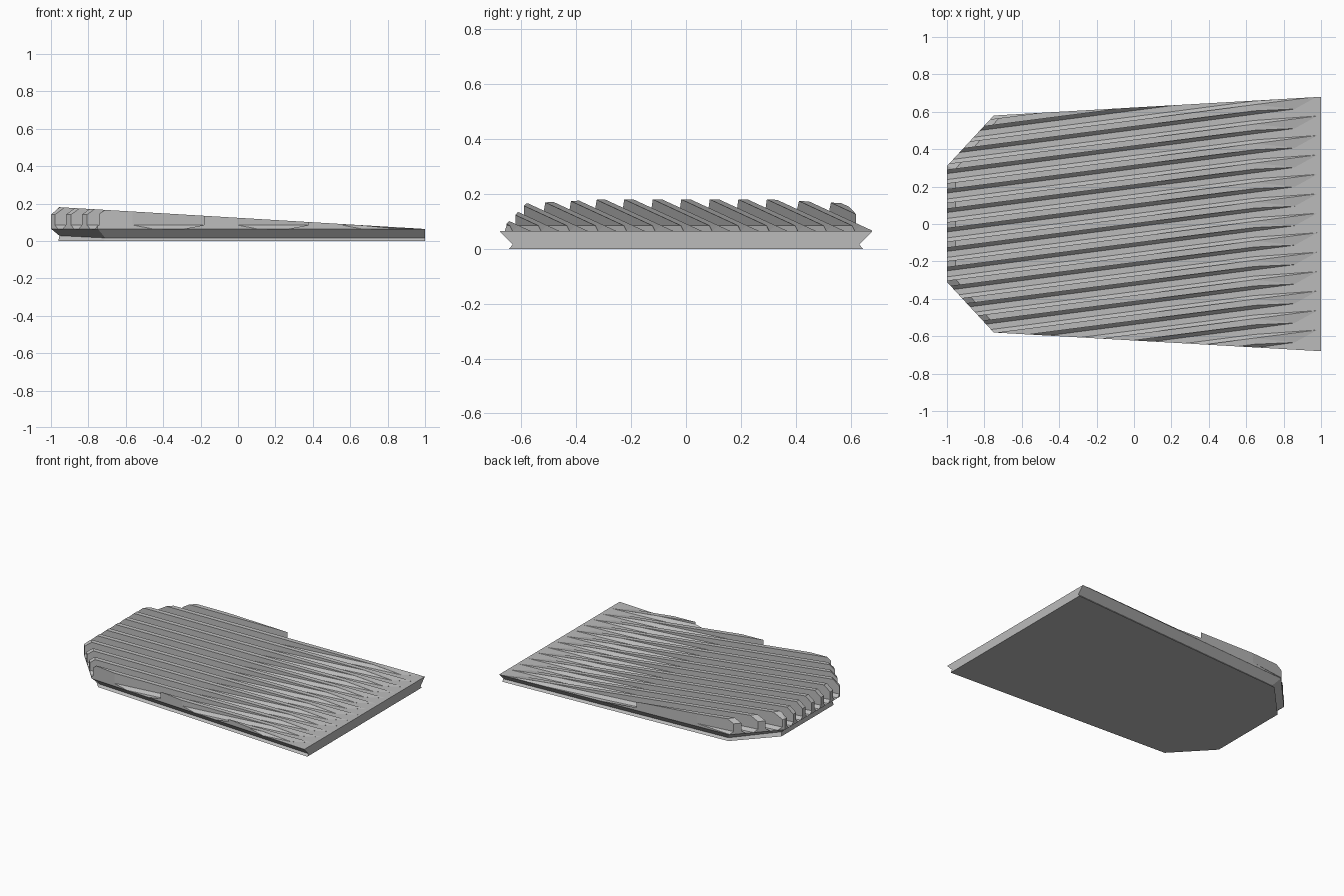
import bpy, bmesh
from mathutils import Vector

cube = bpy.data.objects.get("Cube")
if cube:
    bpy.data.objects.remove(cube)

TOP = 0.065        # upper surface of the slab
PITCH = 0.104      # spacing of the ribs
SKEW = 0.129       # sideways drift of the ribs per unit of length
FALL = 0.0596      # drop of the rib tops per unit of length
TIP = 0.98         # where the ribs run out into the slab
WIDTH = 0.033
FILLET = 0.02

grey = bpy.data.materials.new("plain_grey")
grey.use_nodes = True
colour = (0.5, 0.5, 0.5, 1)
grey.diffuse_color = colour
grey.node_tree.nodes["Principled BSDF"].inputs["Base Color"].default_value = colour


def finish(bm, name):
    bmesh.ops.recalc_face_normals(bm, faces=bm.faces)
    mesh = bpy.data.meshes.new(name)
    bm.to_mesh(mesh)
    bm.free()
    mesh.materials.append(grey)
    obj = bpy.data.objects.new(name, mesh)
    bpy.context.collection.objects.link(obj)
    return obj


def loft(bm, loops):
    rings = [[bm.verts.new(p) for p in loop] for loop in loops]
    n = len(rings[0])
    for a, b in zip(rings, rings[1:]):
        for i in range(n):
            j = (i + 1) % n
            bm.faces.new((a[i], a[j], b[j], b[i]))
    bm.faces.new(rings[0])
    bm.faces.new(rings[-1])


def outline(wide, shoulder_x, shoulder_y, end_x, end_y, z, end_z):
    half = [(1, wide, z), (shoulder_x, shoulder_y, z), (end_x, end_y, end_z)]
    return half + [(x, -y, h) for x, y, h in reversed(half)]


# Slab with an undercut rim
bm = bmesh.new()
upper = outline(0.68, -0.75, 0.58, -1, 0.31, TOP, TOP)
loft(bm, [outline(0.645, -0.72, 0.55, -0.96, 0.295, 0, 0),
          outline(0.632, -0.71, 0.536, -0.955, 0.285, 0.016, 0.028),
          upper])
finish(bm, "base_slab")

# Planes trimming the ribs to the slab outline, with bevelled tips at the narrow end
trims = []
for i in range(5):
    a, b = Vector(upper[i]), Vector(upper[i + 1])
    out = Vector((a.y - b.y, b.x - a.x, 0)).normalized()
    if out.dot(a) < 0:
        out = -out
    trims.append((a, out))
    if 0 < i < 4:
        trims.append((a + Vector((0, 0, 0.075)), out + Vector((0, 0, 1.1))))


def section(x, y, r, h):
    # Rib cross-section: straight walls with a sloped foot on each side
    foot = TOP - 0.0005
    return [(x, y - r, foot), (x, y, TOP + r), (x, y, TOP + h),
            (x, y + WIDTH, TOP + h), (x, y + WIDTH, TOP + r), (x, y + WIDTH + r, foot)]


# Skewed, descending ribs
for k in range(-3, 11):
    start = 0.185 - k * PITCH
    loops = []
    for x in (-1.1, TIP - FILLET / FALL):
        h = FALL * (TIP - x)
        loops.append(section(x, start + SKEW * (x + 1), FILLET, h + 0.0002))
    last = section(TIP, start + SKEW * (TIP + 1), 0.0001, 0.0003)
    near = 0.86
    low = start + SKEW * (near + 1) - 0.018
    last[:3] = [(near, low, z) for _, _, z in last[:3]]
    loops.append(last)
    bm = bmesh.new()
    loft(bm, loops)
    bmesh.ops.triangulate(bm, faces=bm.faces)
    for point, normal in trims:
        geom = bm.verts[:] + bm.edges[:] + bm.faces[:]
        cut = bmesh.ops.bisect_plane(bm, geom=geom, dist=0.00001, plane_co=point,
                                     plane_no=normal, clear_outer=True)
        rim = [g for g in cut["geom_cut"] if isinstance(g, bmesh.types.BMEdge)]
        if rim:
            bmesh.ops.holes_fill(bm, edges=rim, sides=0)
    bmesh.ops.dissolve_limit(bm, angle_limit=0.01, verts=bm.verts, edges=bm.edges)
    finish(bm, f"rib_{k + 4}")
